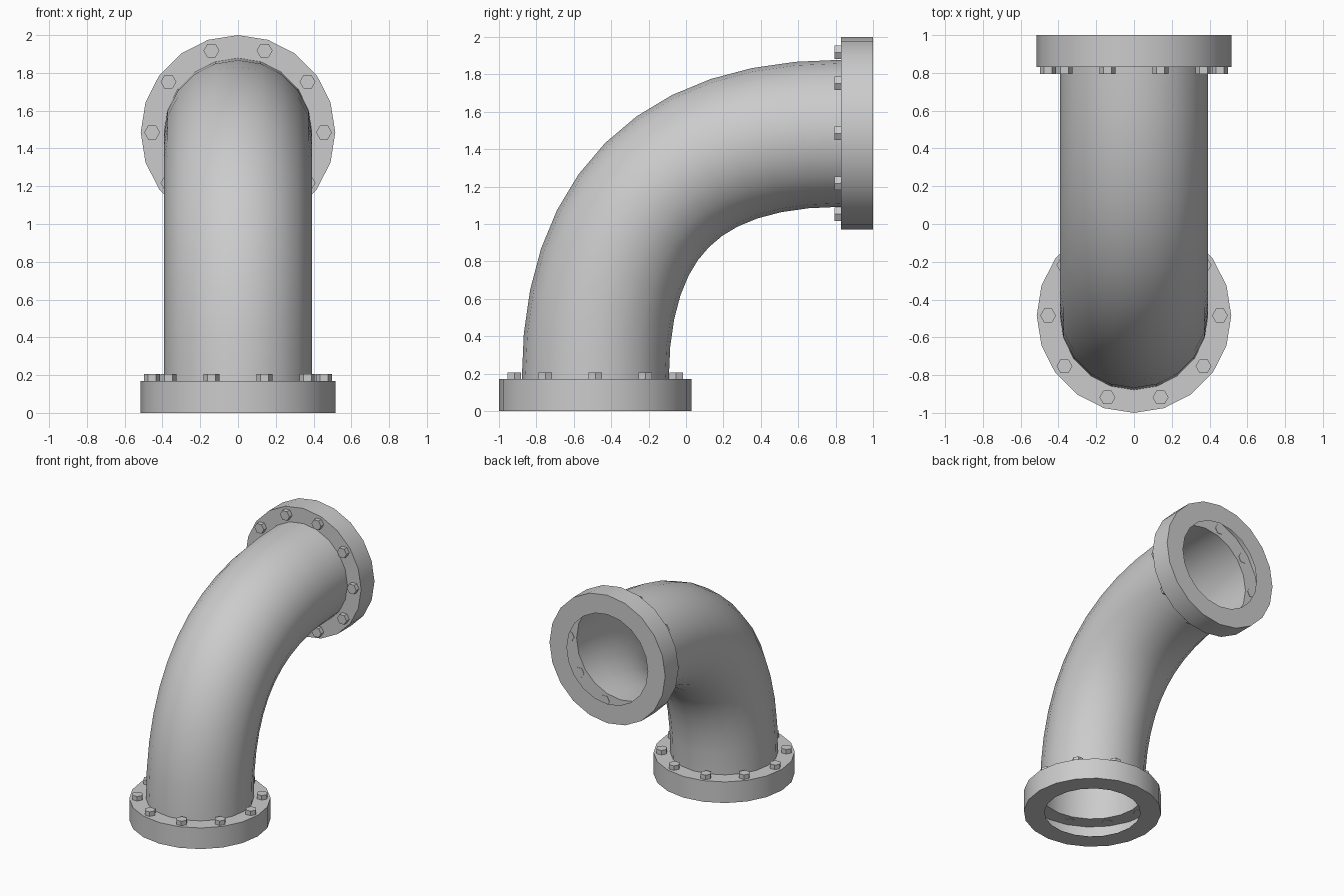
import bpy, bmesh, math
from mathutils import Vector, Matrix

if "Cube" in bpy.data.objects:
    bpy.data.objects.remove(bpy.data.objects["Cube"])

SIDES = 20
PIPE_R = 0.393
FLANGE_R = 0.515
FLANGE_H = 0.17


def finish(bm, name, matrix=Matrix()):
    mesh = bpy.data.meshes.new(name)
    bm.to_mesh(mesh)
    bm.free()
    ob = bpy.data.objects.new(name, mesh)
    bpy.context.collection.objects.link(ob)
    ob.matrix_world = matrix
    bpy.ops.object.select_all(action='DESELECT')
    ob.select_set(True)
    bpy.context.view_layer.objects.active = ob
    bpy.ops.object.shade_smooth_by_angle(angle=math.radians(30))
    return ob


def loft(name, rings, matrix=Matrix()):
    """Skin a row of rings, each (centre, u axis, v axis, radius)."""
    bm = bmesh.new()
    rows = []
    for c, u, v, r in rings:
        angles = [2 * math.pi * j / SIDES for j in range(SIDES)]
        rows.append([bm.verts.new(c + r * (u * math.cos(a) + v * math.sin(a))) for a in angles])
    for lo, hi in zip(rows, rows[1:]):
        for j in range(SIDES):
            k = (j + 1) % SIDES
            bm.faces.new((lo[j], lo[k], hi[k], hi[j]))
    return finish(bm, name, matrix)


X, Y, Z = Vector((1, 0, 0)), Vector((0, 1, 0)), Vector((0, 0, 1))


def flange(prefix, matrix):
    # hollow collar: open end plate, outer wall, plate around the pipe
    profile = [(0.36, 0), (FLANGE_R, 0), (FLANGE_R, FLANGE_H), (PIPE_R, FLANGE_H)]
    loft(prefix + "_flange", [(Z * z, X, Y, r) for r, z in profile], matrix)
    # ring of ten hexagonal bolt heads, all turned the same way
    bm = bmesh.new()
    z0, z1 = FLANGE_H - 0.003, 0.206
    for i in range(10):
        a = 2 * math.pi * i / 10
        pos = Vector((0.455 * math.cos(a), 0.455 * math.sin(a), (z0 + z1) / 2))
        bmesh.ops.create_cone(bm, cap_ends=True, segments=6, radius1=0.042, radius2=0.042,
                              depth=z1 - z0,
                              matrix=Matrix.Translation(pos) @ Matrix.Rotation(math.pi / 2, 4, 'Z'))
    finish(bm, prefix + "_bolts", matrix)


# lower flange faces down, upper flange faces back
flange("lower", Matrix.Translation((0, -0.485, 0)))
flange("upper", Matrix.Translation((0, 1, 1.485)) @ Matrix.Rotation(math.pi / 2, 4, 'X'))

# elbow pipe swept along a bezier quarter bend
h = 0.873
p0 = Vector((0, -0.485, FLANGE_H))
p3 = Vector((0, 1 - FLANGE_H, 1.485))
p1, p2 = p0 + Z * h, p3 - Y * h
rings = []
STEPS = 12
for i in range(STEPS + 1):
    t = i / STEPS
    s = 1 - t
    c = p0 * s**3 + p1 * 3 * s * s * t + p2 * 3 * s * t * t + p3 * t**3
    d = ((p1 - p0) * s * s + (p2 - p1) * 2 * s * t + (p3 - p2) * t * t).normalized()
    rings.append((c, X, d.cross(X), PIPE_R))
loft("elbow_pipe", rings)
